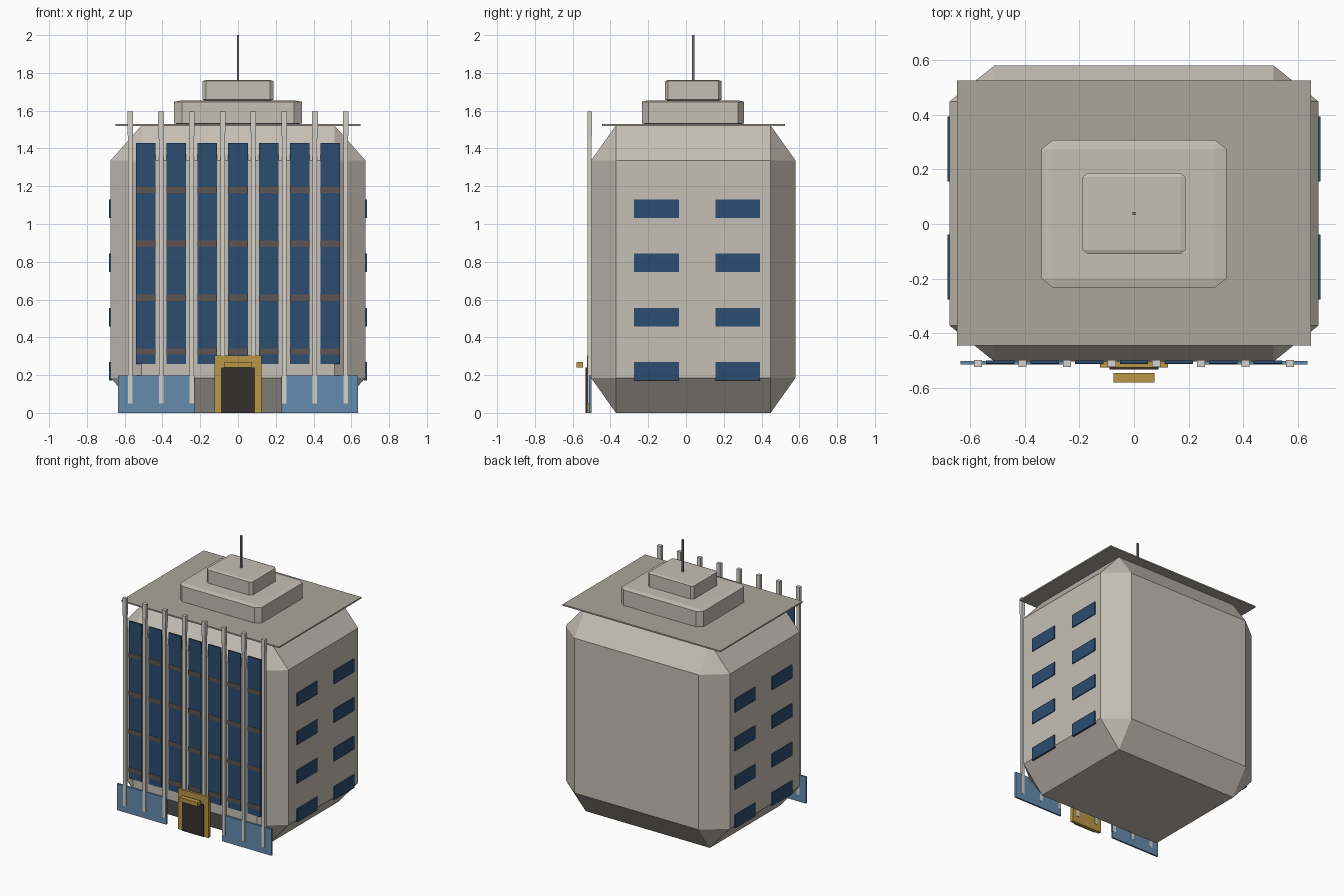
import bpy, bmesh
from mathutils import Vector

if "Cube" in bpy.data.objects:
    bpy.data.objects.remove(bpy.data.objects["Cube"])


def material(name, r, g, b):
    m = bpy.data.materials.new(name)
    m.diffuse_color = (r, g, b, 1)
    m.use_nodes = True
    m.node_tree.nodes["Principled BSDF"].inputs["Base Color"].default_value = m.diffuse_color
    return m


STONE = material("stone", 0.56, 0.52, 0.46)
ROOF = material("roof_grey", 0.40, 0.38, 0.33)
TRIM = material("pale_trim", 0.66, 0.64, 0.59)
GLASS = material("blue_glass", 0.025, 0.075, 0.16)
PANEL = material("pale_blue", 0.13, 0.26, 0.42)
BAND = material("brown_grey", 0.11, 0.09, 0.085)
GOLD = material("gold", 0.48, 0.31, 0.06)
DARK = material("dark_door", 0.035, 0.03, 0.025)
METAL = material("metal", 0.16, 0.16, 0.17)


def box(name, x, y, z, mat, bevel=0.0):
    """Box from (min, max) ranges; bevel is a fraction of each side length."""
    bm = bmesh.new()
    bmesh.ops.create_cube(bm, size=1)
    if bevel:
        bmesh.ops.bevel(bm, geom=bm.edges[:], offset=bevel, segments=1,
                        profile=0.5, affect='EDGES')
    bmesh.ops.scale(bm, verts=bm.verts,
                    vec=Vector((x[1] - x[0], y[1] - y[0], z[1] - z[0])))
    bmesh.ops.translate(bm, verts=bm.verts,
                        vec=Vector((sum(x) / 2, sum(y) / 2, sum(z) / 2)))
    return finish(name, bm, mat)


def finish(name, bm, mat):
    bmesh.ops.recalc_face_normals(bm, faces=bm.faces[:])
    me = bpy.data.meshes.new(name)
    bm.to_mesh(me)
    bm.free()
    me.materials.append(mat)
    ob = bpy.data.objects.new(name, me)
    bpy.context.collection.objects.link(ob)
    return ob


def column(name, cx, cy, mat):
    """Square shaft flaring into a wider head."""
    bm = bmesh.new()
    rings = []
    for z, h in [(0.05, 0.012), (1.45, 0.012), (1.50, 0.015), (1.595, 0.015)]:
        rings.append([bm.verts.new((cx + sx * h, cy + sy * h * 0.85, z))
                      for sx, sy in ((-1, -1), (1, -1), (1, 1), (-1, 1))])
    for a, b in zip(rings, rings[1:]):
        for i in range(4):
            j = (i + 1) % 4
            bm.faces.new((a[i], a[j], b[j], b[i]))
    bm.faces.new(rings[0])
    bm.faces.new(rings[-1])
    return finish(name, bm, mat)


# Chamfered main block, roof slab, stepped penthouse and mast
box("main_block", (-0.675, 0.675), (-0.503, 0.58), (0, 1.522), STONE, 0.122)
box("roof_slab", (-0.648, 0.648), (-0.445, 0.524), (1.52, 1.53), ROOF)
box("penthouse_lower", (-0.338, 0.338), (-0.232, 0.307), (1.525, 1.655), STONE, 0.06)
box("penthouse_upper", (-0.188, 0.188), (-0.11, 0.187), (1.653, 1.762), STONE, 0.05)
box("mast", (-0.006, 0.006), (0.032, 0.044), (1.755, 2.0), METAL)

# Front glazing strips with floor bands
PITCH = 0.163
for i in range(7):
    cx = (i - 3) * PITCH
    box(f"front_glass_{i}", (cx - 0.052, cx + 0.052), (-0.510, -0.499), (0.26, 1.43), GLASS)
    for k in range(4):
        z = 0.325 + k * 0.285
        box(f"floor_band_{i}_{k}", (cx - 0.052, cx + 0.052), (-0.512, -0.500),
            (z - 0.017, z + 0.017), BAND)

# Front columns
for i in range(8):
    column(f"front_column_{i}", (i - 3.5) * PITCH, -0.510, TRIM)

# Side windows and ground level panels
for s, side in ((-1, "left"), (1, "right")):
    for k in range(4):
        z = 0.22 + k * 0.287
        for j, y in enumerate((-0.157, 0.274)):
            box(f"{side}_window_{k}_{j}", sorted((s * 0.668, s * 0.682)),
                (y - 0.119, y + 0.119), (z - 0.049, z + 0.049), GLASS)
    box(f"{side}_base_panel", sorted((s * 0.23, s * 0.635)), (-0.514, -0.501),
        (0, 0.197), PANEL)

# Entrance
box("door_frame", (-0.125, 0.125), (-0.525, -0.503), (0, 0.303), GOLD)
box("door", (-0.09, 0.09), (-0.532, -0.520), (0, 0.24), DARK)
box("door_canopy", (-0.075, 0.075), (-0.58, -0.544), (0.24, 0.27), GOLD)
